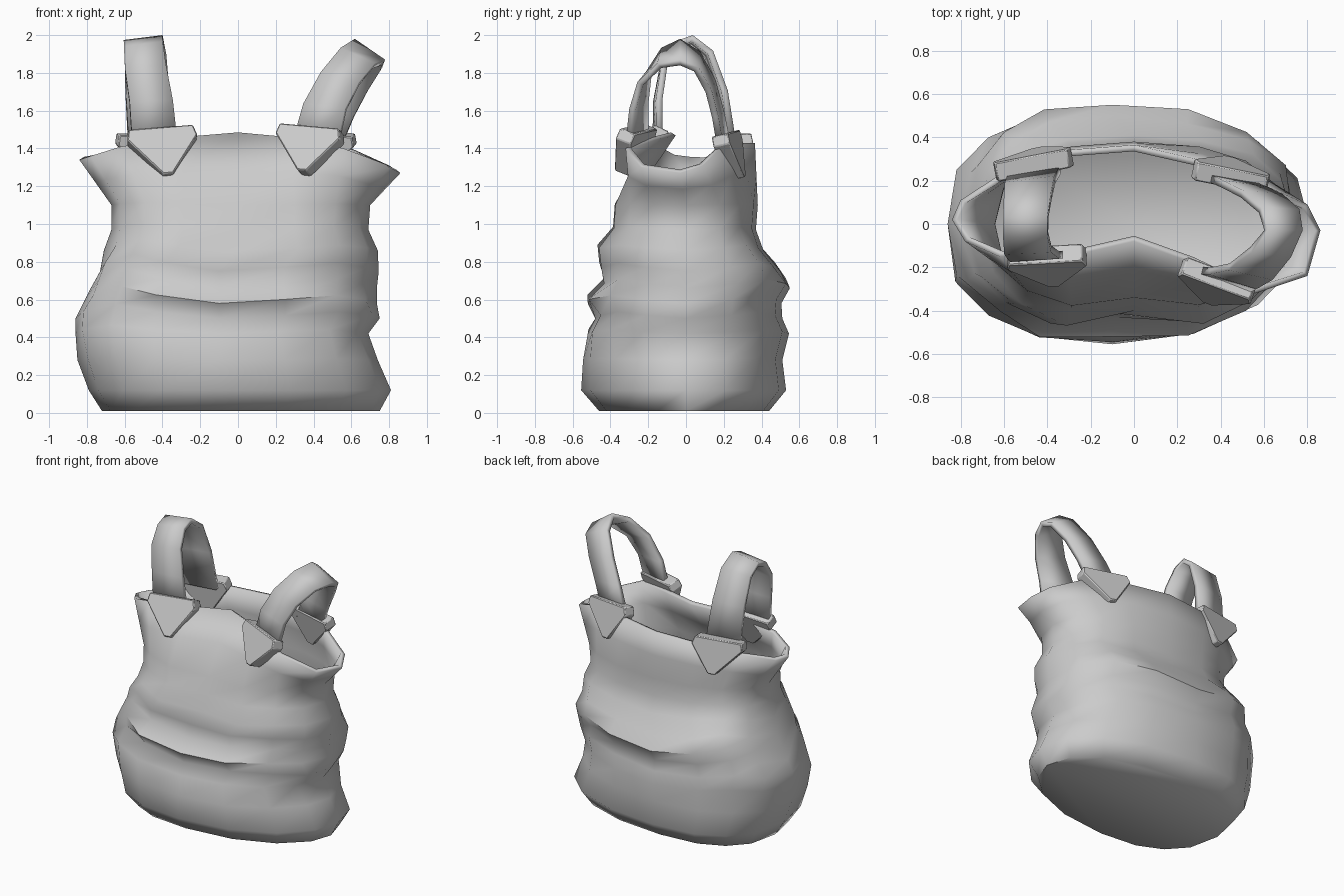
import bpy, math, random
from mathutils import Vector as V

if "Cube" in bpy.data.objects:
    bpy.data.objects.remove(bpy.data.objects["Cube"])

random.seed(4)
N = 16


def make(name, verts, faces, thick=0, offset=0, bevel=0, angle=40):
    me = bpy.data.meshes.new(name)
    me.from_pydata([tuple(v) for v in verts], [], faces)
    me.update()
    ob = bpy.data.objects.new(name, me)
    bpy.context.collection.objects.link(ob)
    if thick:
        m = ob.modifiers.new("thickness", 'SOLIDIFY')
        m.thickness, m.offset = thick, offset
    if bevel:
        b = ob.modifiers.new("soft_edges", 'BEVEL')
        b.width, b.segments = bevel, 1
    bpy.ops.object.select_all(action='DESELECT')
    ob.select_set(True)
    bpy.context.view_layer.objects.active = ob
    bpy.ops.object.shade_smooth_by_angle(angle=math.radians(angle))
    return ob


# Sack rings: z, left, right, front, back extents, fold wave height, front dent
rings = [
    (0.01, .72, .75, .46, .44, 0, 0), (0.12, .79, .81, .555, .53, 0, 0),
    (0.28, .85, .74, .555, .51, .01, .01), (0.42, .86, .69, .54, .545, .03, .02),
    (0.50, .86, .75, .48, .51, .05, 0), (0.58, .82, .735, .54, .505, .06, .02),
    (0.66, .78, .735, .47, .55, .07, .04), (0.75, .73, .745, .49, .50, .06, .08),
    (0.86, .71, .74, .49, .41, .04, .09), (0.97, .67, .69, .41, .37, .02, .06),
    (1.10, .67, .70, .40, .38, .01, .06)]
# Uneven sack mouth, counter-clockwise from the right end
rim = [V(p) for p in (
    (.86, -.03, 1.27), (.80, .09, 1.31), (.60, .18, 1.40), (.33, .29, 1.43),
    (0, .365, 1.43), (-.33, .34, 1.42), (-.60, .24, 1.38), (-.80, .11, 1.34),
    (-.84, .02, 1.34), (-.78, -.08, 1.36), (-.62, -.15, 1.41), (-.30, -.15, 1.46),
    (0, -.08, 1.485), (.27, -.18, 1.46), (.56, -.32, 1.40), (.80, -.24, 1.30))]

loops = []
for z, l, r, f, b, wave, dent in rings:
    loop = []
    for k in range(N):
        a = 2 * math.pi * k / N
        c, s = math.cos(a), math.sin(a)
        j = 1 + (random.uniform(-.03, .03) if wave > .02 and k % 4 else 0)
        e = .88 if c > 0 and s < 0 else .76      # fuller at the left and back
        if z < .3 and c > 0:                     # pointed right bottom corner
            e = 1.15 if s < 0 else .95
        x = math.copysign(abs(c) ** .88, c) * (r if c > 0 else l) * j
        y = math.copysign(abs(s) ** e, s) * (b if s > 0 else f) * j
        if z < .8:                               # belly sags to the left
            x -= .1 * abs(s) ** 4
        if k == 12:
            y += dent
        up = wave * (1 - math.cos(4 * a)) / 2 * (1.5 if c < 0 else .7)
        loop.append(V((x, y, z + up)))
    loops.append(loop)
loops.append([p.lerp(q, .5) for p, q in zip(loops[-1], rim)])
loops.append(rim)

verts = [p for loop in loops for p in loop]
faces = [tuple(reversed(range(N)))]
for i in range(len(loops) - 1):
    for k in range(N):
        k2 = (k + 1) % N
        faces.append((i * N + k, i * N + k2, (i + 1) * N + k2, (i + 1) * N + k))
make("sack_body", verts, faces, thick=.03, offset=-1, angle=60)


# Triangular clips that grip the rim
def clip(name, top, u, tip, thick=.09):
    top, u, tip = V(top), V(u), V(tip)
    down = tip - top
    n = u.cross(down).normalized() * thick / 2
    prof = [(-.5, .22), (-.46, 0), (.46, 0), (.5, .22), (.07, 1), (-.07, 1)]
    pts = [top + u * a + down * b for a, b in prof]
    vs = [p + n for p in pts] + [p - n for p in pts]
    fs = [tuple(range(6)), tuple(range(11, 5, -1))]
    fs += [(i, i + 6, (i + 1) % 6 + 6, (i + 1) % 6) for i in range(6)]
    make(name, vs, fs, bevel=.006, angle=30)


clip("clip_front_left", (-.41, -.14, 1.495), (.37, .02, .03), (-.37, -.25, 1.25))
clip("clip_front_right", (.39, -.25, 1.505), (.34, -.13, -.03), (.35, -.33, 1.27))
clip("clip_back_left", (-.47, .27, 1.475), (-.36, -.07, 0), (-.44, .31, 1.23))
clip("clip_back_right", (.45, .21, 1.48), (-.35, .07, .02), (.43, .27, 1.24))


# Looped strap handles; the width direction tilts towards the crown
def strap(name, path, w_front, w_top, w_back):
    vs = []
    for i, p in enumerate(path):
        t = i / (len(path) - 1) * 2
        w = V(w_front).lerp(V(w_top), t) if t < 1 else V(w_top).lerp(V(w_back), t - 1)
        vs += [V(p) - w / 2, V(p) + w / 2]
    fs = [(2 * i, 2 * i + 1, 2 * i + 3, 2 * i + 2) for i in range(len(path) - 1)]
    make(name, vs, fs, thick=.035, offset=0, angle=40)


strap("strap_left",
      [(-.44, -.15, 1.42), (-.46, -.15, 1.65), (-.49, -.12, 1.83), (-.50, -.05, 1.94),
       (-.50, .03, 1.97), (-.49, .12, 1.90), (-.48, .19, 1.70), (-.46, .23, 1.42)],
      (.24, .02, 0), (.2, 0, .03), (.24, .04, 0))
strap("strap_right",
      [(.41, -.26, 1.42), (.46, -.25, 1.62), (.54, -.22, 1.77), (.63, -.13, 1.88),
       (.69, -.03, 1.91), (.67, .06, 1.86), (.59, .13, 1.73), (.51, .17, 1.58),
       (.44, .2, 1.42)],
      (.24, -.09, 0), (.16, 0, -.11), (.22, -.04, 0))
